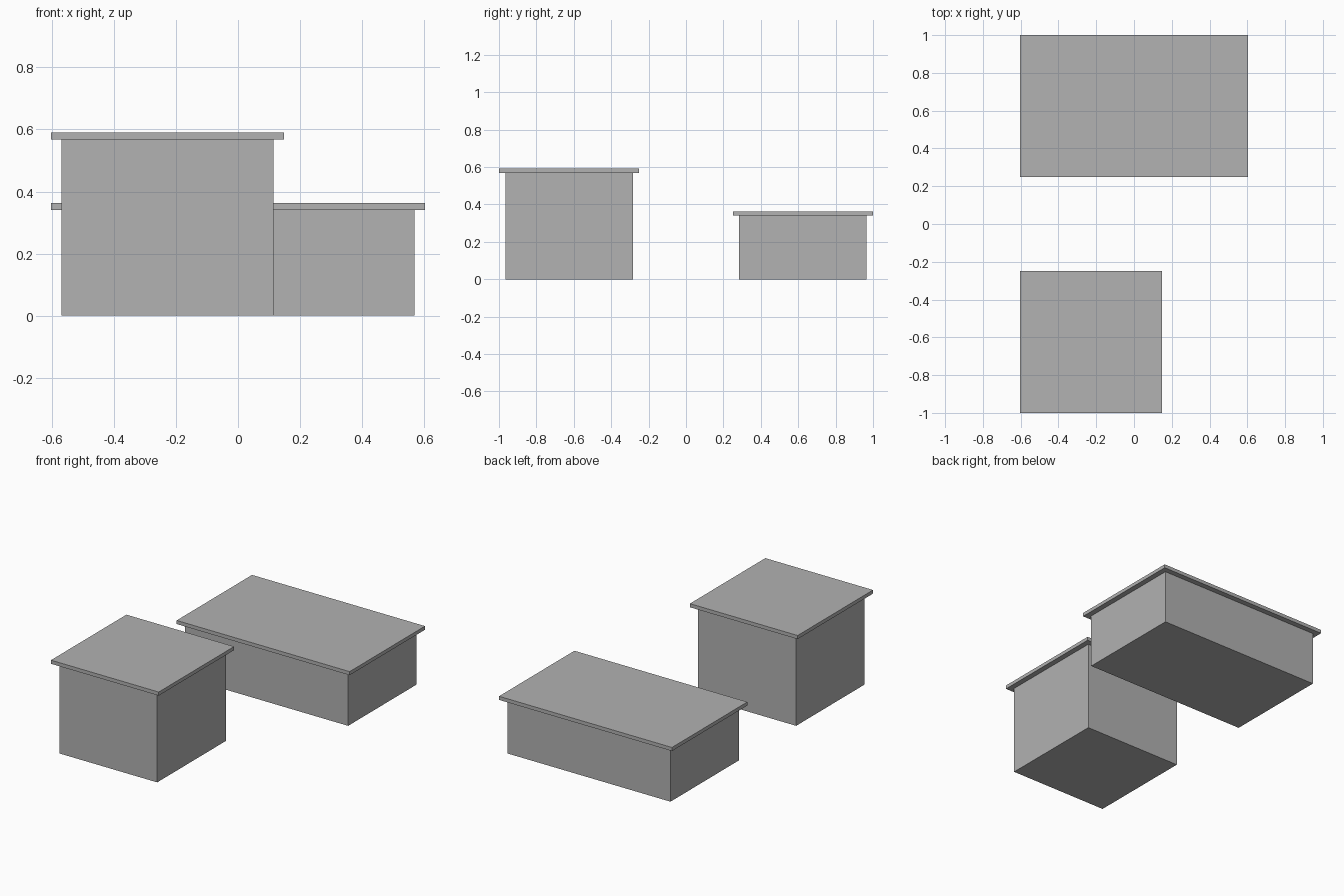
import bpy

cube = bpy.data.objects.get("Cube")
if cube:
    bpy.data.objects.remove(cube, do_unlink=True)

UNIT = 2 / 17.6          # building module
OVERHANG = 0.3 * UNIT    # roof edge beyond the walls
ROOF = 0.2 * UNIT        # roof slab thickness

grey = bpy.data.materials.new("plain grey")
grey.use_nodes = True
colour = (0.445, 0.445, 0.445, 1)
grey.diffuse_color = colour
grey.node_tree.nodes["Principled BSDF"].inputs["Base Color"].default_value = colour


def box(name, centre, size):
    bpy.ops.mesh.primitive_cube_add(size=1, location=centre)
    obj = bpy.context.object
    obj.name = name
    obj.scale = size
    bpy.ops.object.transform_apply(location=False, rotation=False, scale=True)
    obj.data.materials.append(grey)


def building(name, left_edge, y, width, depth, height):
    """Plain block of walls under a flat overhanging roof slab."""
    x = left_edge + width / 2
    box(name + "_walls", (x, y, height / 2), (width, depth, height))
    box(name + "_roof", (x, y, height + ROOF / 2),
        (width + 2 * OVERHANG, depth + 2 * OVERHANG, ROOF))


EDGE = -5 * UNIT         # shared wall line of both buildings
ROW = 5.5 * UNIT         # distance of each building from the middle

building("tall_building", EDGE, -ROW, 6 * UNIT, 6 * UNIT, 5 * UNIT)
building("low_building", EDGE, ROW, 10 * UNIT, 6 * UNIT, 3 * UNIT)
